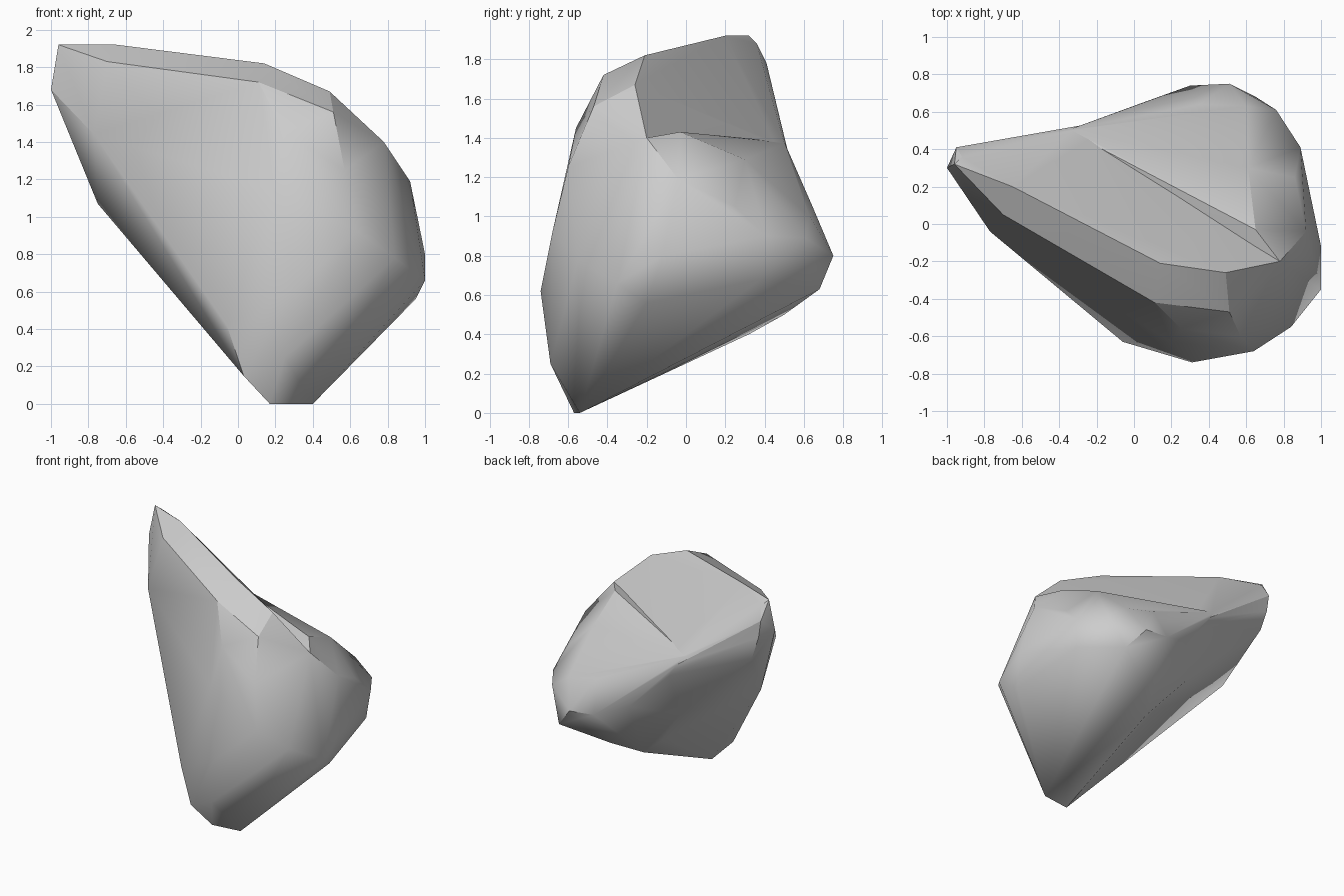
import bpy, bmesh, math

if "Cube" in bpy.data.objects:
    bpy.data.objects.remove(bpy.data.objects["Cube"])

stone = bpy.data.materials.new("stone_grey")
stone.diffuse_color = (0.61, 0.61, 0.61, 1)
stone.use_nodes = True
stone.node_tree.nodes["Principled BSDF"].inputs["Base Color"].default_value = stone.diffuse_color


def hull(name, points):
    """Faceted lump spanning a few corner points."""
    bm = bmesh.new()
    for p in points:
        bm.verts.new(p)
    bmesh.ops.convex_hull(bm, input=bm.verts[:])
    loose = [v for v in bm.verts if not v.link_faces]
    bmesh.ops.delete(bm, geom=loose, context='VERTS')
    bmesh.ops.recalc_face_normals(bm, faces=bm.faces[:])
    me = bpy.data.meshes.new(name)
    bm.to_mesh(me)
    bm.free()
    me.materials.append(stone)
    ob = bpy.data.objects.new(name, me)
    bpy.context.collection.objects.link(ob)
    return ob


# Corners shared by both lumps: foot, front face, back notch
foot = [(.17, -.57, 0), (.03, -.64, .15), (.40, -.54, 0)]
front = [(.78, -.20, 1.40), (.57, -.60, 1.25), (.64, -.68, .92),
         (.20, -.63, 1.14), (.31, -.74, .62), (.25, -.69, .25), (-.06, -.63, .42)]
notch = [(-.36, .50, 1.38), (-.21, .38, .82)]

# Heavy rounded body
body = hull("rock_body", foot + front + notch + [
    (.84, -.55, .78), (1.0, -.35, .66), (1.0, -.12, .80),             # right
    (.95, -.20, .56), (.92, -.04, 1.19),
    (.65, -.03, 1.43), (.61, .30, 1.29), (.27, .46, 1.21),            # shoulder rim
    (.86, .25, 1.05), (.89, .41, .90), (.87, .38, .68), (.76, .61, .89),
    (.51, .75, .80), (.30, .74, .82), (.65, .68, .63),                # back
    (.05, .65, .92), (.35, .64, 1.06), (.60, .63, 1.0), (.00, .59, 1.14),
    (.15, .32, .40), (.32, .50, .50),                                 # underside
    (-.22, -.42, .70)])

# Leaning spur with a bevelled crest, rising to the pointed corner
spur = hull("rock_spur", foot + front + notch + [
    (.14, -.21, 1.82), (.49, -.26, 1.67),                             # crest
    (.11, -.42, 1.72), (.51, -.47, 1.56), (.25, -.56, 1.45),
    (-.96, .32, 1.92), (-.65, .20, 1.92), (-.92, .36, 1.88),          # tip
    (-1.0, .30, 1.68), (-.95, .41, 1.78), (-.93, .41, 1.64),
    (-.70, .05, 1.83), (-.87, .41, 1.46),
    (-.77, -.04, 1.44), (-.55, -.21, 1.14), (-.34, -.36, .92),        # left front
    (-.75, .12, 1.07), (-.26, -.38, .55),                             # underside
    (-.04, .57, 1.12), (.15, .28, .42)])

# Fuse the two lumps into one stone
mod = body.modifiers.new("fuse_spur", 'BOOLEAN')
mod.operation = 'UNION'
mod.solver = 'EXACT'
mod.object = spur
bpy.context.view_layer.objects.active = body
body.select_set(True)
bpy.ops.object.modifier_apply(modifier=mod.name)
bpy.data.objects.remove(spur)
body.name = "rock"

# Clean slivers; keep crest edges crisp and lower edges soft
bm = bmesh.new()
bm.from_mesh(body.data)
bmesh.ops.remove_doubles(bm, verts=bm.verts[:], dist=0.015)
bmesh.ops.recalc_face_normals(bm, faces=bm.faces[:])
for f in bm.faces:
    f.smooth = True
for e in bm.edges:
    height = sum(v.co.z for v in e.verts) / 2
    limit = math.radians(24 if height > 1.3 else 42)
    e.smooth = e.calc_face_angle(0) < limit
bm.to_mesh(body.data)
bm.free()
